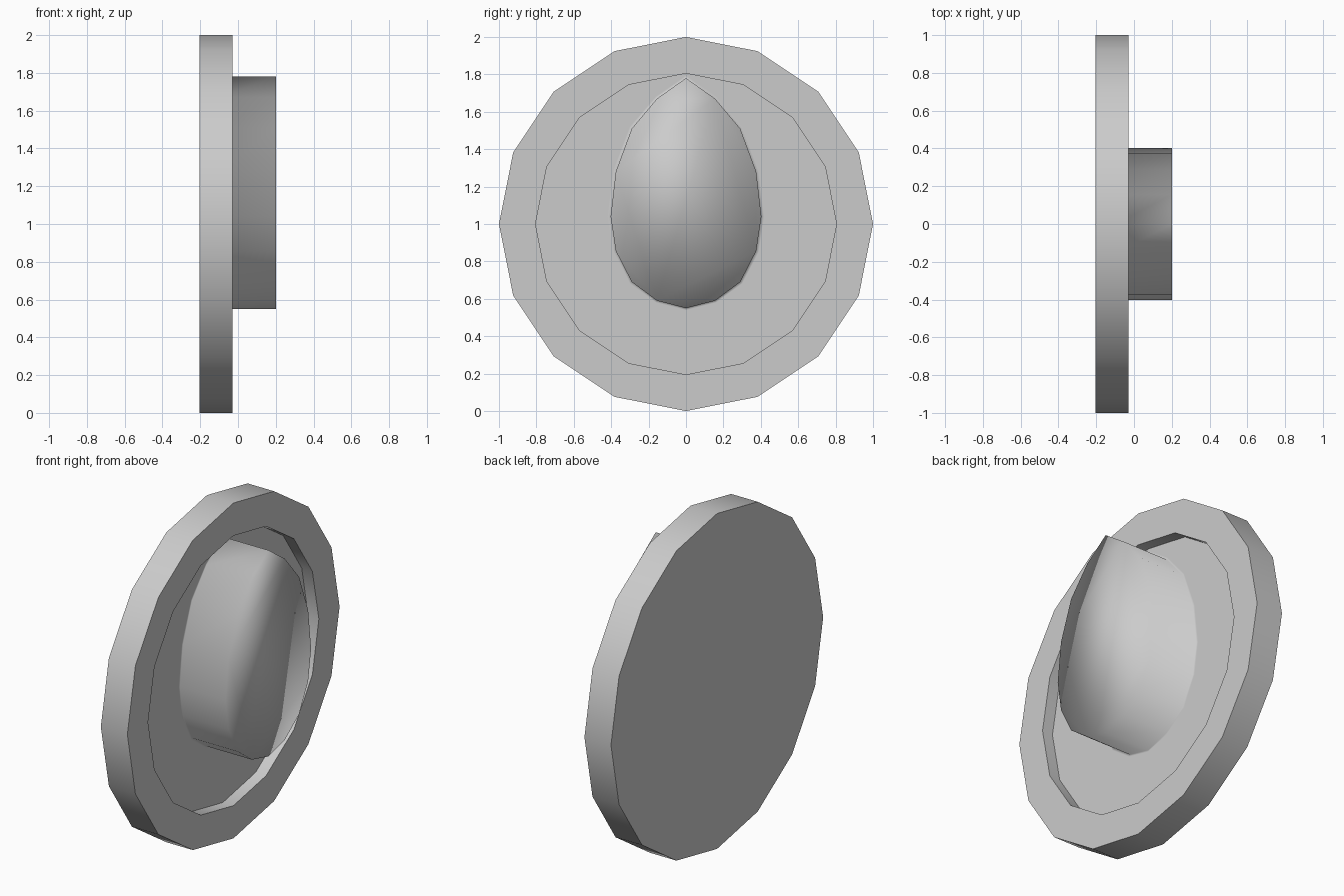
import bpy, bmesh
from math import sin, cos, pi

if "Cube" in bpy.data.objects:
    bpy.data.objects.remove(bpy.data.objects["Cube"])

N = 16
bm = bmesh.new()


def add_ring(x, points):
    return [bm.verts.new((x, y, z)) for y, z in points]


def circle(r):
    return [(r * sin(2 * pi * i / N), 1 + r * cos(2 * pi * i / N)) for i in range(N)]


# Teardrop outline: right half, mirrored to the left
half = [(0, 1.78), (0.155, 1.67), (0.29, 1.51), (0.375, 1.28), (0.403, 1.04),
        (0.375, 0.855), (0.29, 0.69), (0.155, 0.59), (0, 0.55)]
drop = half + [(-y, z) for y, z in half[-2:0:-1]]
skirt = [(y * 1.04, 1.1 + (z - 1.1) * 1.02) for y, z in drop]

# Rings from the back of the disc, over the rim, into the recess, up the teardrop
rings = [
    add_ring(-0.205, circle(1)),
    add_ring(-0.03, circle(1)),
    add_ring(-0.03, circle(0.805)),
    add_ring(-0.10, circle(0.805)),
    add_ring(-0.10, skirt),
    add_ring(-0.10, drop),
    add_ring(0.20, drop),
]
for a, b in zip(rings, rings[1:]):
    for i in range(N):
        j = (i + 1) % N
        bm.faces.new((a[i], a[j], b[j], b[i]))

# Back and front caps
bm.faces.new(rings[0])
bm.faces.new(rings[-1])
bmesh.ops.recalc_face_normals(bm, faces=bm.faces)

# Smooth overall, with crisp edges on the disc and recess
for f in bm.faces:
    f.smooth = True
for ring in rings[:4]:
    for i in range(N):
        bm.edges.get((ring[i], ring[(i + 1) % N])).smooth = False

mesh = bpy.data.meshes.new("recessed_disc_with_teardrop")
bm.to_mesh(mesh)
bm.free()
obj = bpy.data.objects.new("recessed_disc_with_teardrop", mesh)
bpy.context.collection.objects.link(obj)
